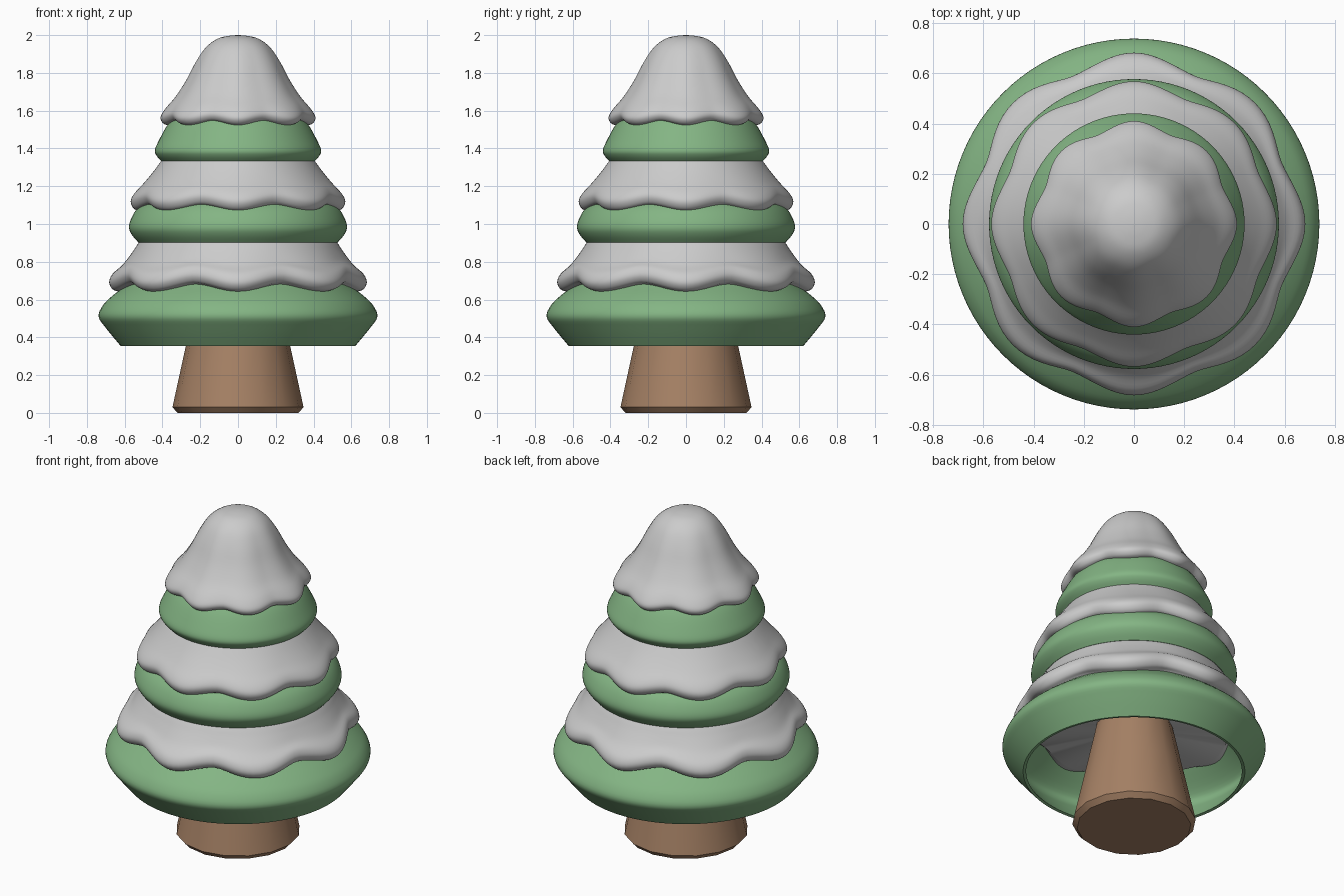
import bpy, bmesh, math

if "Cube" in bpy.data.objects:
    bpy.data.objects.remove(bpy.data.objects["Cube"])


def smooth_path(pts, steps=4):
    """Catmull-Rom through the profile points."""
    out = []
    for i in range(len(pts) - 1):
        a, b = pts[max(i - 1, 0)], pts[i]
        c, d = pts[i + 1], pts[min(i + 2, len(pts) - 1)]
        for s in range(steps):
            t = s / steps
            out.append([0.5 * (2 * q + (r - p) * t + (2 * p - 5 * q + 4 * r - w) * t * t
                               + (3 * q - p - 3 * r + w) * t ** 3)
                        for p, q, r, w in zip(a, b, c, d)])
    return out + [pts[-1]]


def lathe(name, pts, segs, color=None, dr=0, dz=0, closed=False):
    """Revolve (radius, z, wave weight); eight lobes hang lower and wider."""
    bm = bmesh.new()
    rings = []
    for r, z, w in pts:
        ring = []
        for i in range(segs):
            a = math.tau * i / segs
            c = math.cos(4 * a)
            dip = w * (1 - (c * c) ** (0.85 + 0.15 * c))
            rr = max(r - dr * dip, 0)
            ring.append(bm.verts.new((rr * math.cos(a), rr * math.sin(a), z + dz * dip)))
        rings.append(ring)
    pairs = list(zip(rings, rings[1:]))
    if closed:
        pairs.append((rings[-1], rings[0]))
    for lo, hi in pairs:
        for i in range(segs):
            j = (i + 1) % segs
            bm.faces.new((lo[i], lo[j], hi[j], hi[i]))
    bmesh.ops.remove_doubles(bm, verts=bm.verts, dist=1e-5)
    bmesh.ops.recalc_face_normals(bm, faces=bm.faces)
    mesh = bpy.data.meshes.new(name)
    bm.to_mesh(mesh)
    bm.free()
    obj = bpy.data.objects.new(name, mesh)
    bpy.context.collection.objects.link(obj)
    if color:
        mat = bpy.data.materials.get(color[0]) or bpy.data.materials.new(color[0])
        mat.diffuse_color = color[1]
        mat.use_nodes = True
        mat.node_tree.nodes["Principled BSDF"].inputs["Base Color"].default_value = mat.diffuse_color
        mesh.materials.append(mat)
    bpy.ops.object.select_all(action='DESELECT')
    obj.select_set(True)
    bpy.context.view_layer.objects.active = obj
    bpy.ops.object.shade_smooth_by_angle(angle=math.radians(40))
    return obj


GREEN = ("foliage_green", (0.23, 0.46, 0.23, 1))
BROWN = ("bark_brown", (0.38, 0.22, 0.13, 1))


def flat(pts):
    return [(r, z, 0) for r, z in pts]


# Trunk: tapered, chamfered foot, runs up into the hollow
lathe("trunk", flat([(0, 0), (0.32, 0), (0.347, 0.03), (0.275, 0.36), (0.215, 0.64), (0, 0.64)]),
      16, BROWN)

# Foliage tiers: lowest one is a hollow shell, the others sit on the snow below
outer = smooth_path(flat([(0.622, 0.355), (0.70, 0.45), (0.738, 0.51), (0.715, 0.57),
                          (0.665, 0.62), (0.60, 0.67), (0.55, 0.71)]))
inner = smooth_path(flat([(0.53, 0.70), (0.58, 0.655), (0.69, 0.56), (0.705, 0.51),
                          (0.67, 0.45), (0.605, 0.358)]))
lathe("lower_foliage", outer + inner, 96, GREEN, closed=True)
lathe("middle_foliage", flat([(0.40, 0.902)]) + smooth_path(flat(
    [(0.527, 0.902), (0.56, 0.94), (0.577, 0.98), (0.565, 1.03), (0.53, 1.085),
     (0.46, 1.14)])), 96, GREEN)
lathe("upper_foliage", flat([(0.30, 1.333)]) + smooth_path(flat(
    [(0.405, 1.333), (0.43, 1.36), (0.44, 1.39), (0.42, 1.44), (0.37, 1.53),
     (0.31, 1.60)])), 96, GREEN)

# Snow layers: wavy rounded lip fading into a plain cone
lathe("lower_snow", [(0, 0.63, 0)] + smooth_path(
    [(0.56, 0.63, 0.3), (0.63, 0.642, 1), (0.664, 0.655, 1), (0.682, 0.69, 1), (0.665, 0.735, 0.9),
     (0.61, 0.785, 0.5), (0.56, 0.85, 0.15), (0.523, 0.905, 0), (0.45, 1.0, 0)])
    + [(0, 1.0, 0)], 128, None, 0.045, 0.04)
lathe("middle_snow", [(0, 1.06, 0)] + smooth_path(
    [(0.47, 1.06, 0.3), (0.525, 1.068, 1), (0.555, 1.085, 1), (0.568, 1.12, 1), (0.55, 1.16, 0.9),
     (0.50, 1.215, 0.5), (0.45, 1.275, 0.15), (0.402, 1.34, 0), (0.33, 1.44, 0)])
    + [(0, 1.44, 0)], 128, None, 0.032, 0.028)
lathe("top_snow", [(0, 1.515, 0)] + smooth_path(
    [(0.31, 1.515, 0.3), (0.37, 1.523, 1), (0.398, 1.535, 1), (0.41, 1.565, 1), (0.385, 1.61, 0.9),
     (0.33, 1.675, 0.6), (0.275, 1.76, 0.4), (0.222, 1.86, 0.25), (0.17, 1.935, 0.15),
     (0.11, 1.98, 0), (0.05, 1.996, 0), (0, 2.0, 0)]), 128, None, 0.028, 0.02)
